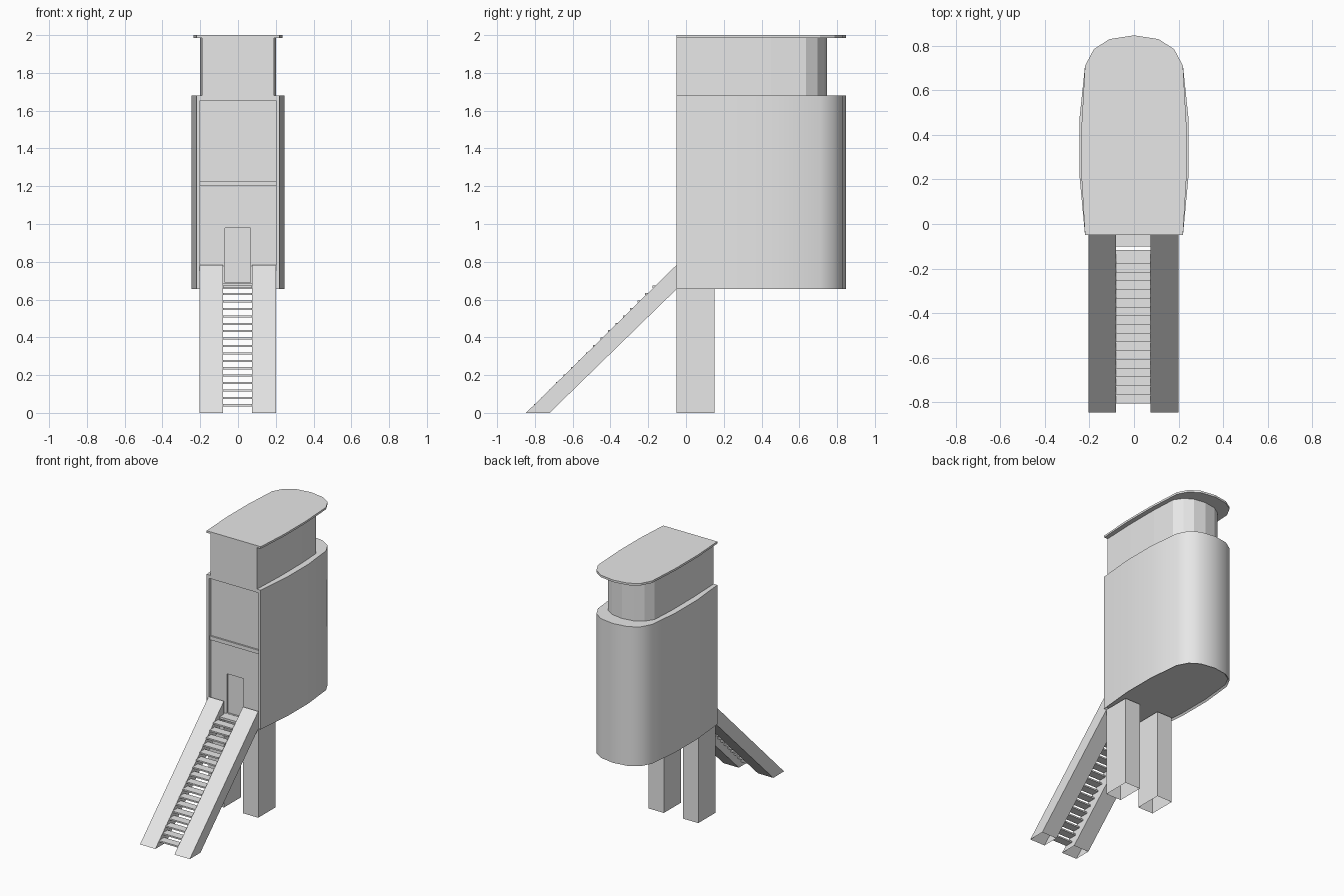
import bpy
import bmesh
import math

if "Cube" in bpy.data.objects:
    bpy.data.objects.remove(bpy.data.objects["Cube"], do_unlink=True)

grey = bpy.data.materials.new("plain grey")
grey.use_nodes = True
grey.diffuse_color = (0.8, 0.8, 0.8, 1)
grey.node_tree.nodes["Principled BSDF"].inputs["Base Color"].default_value = (0.8, 0.8, 0.8, 1)


def prism(name, base, offset, open_bottom=False, inset=0.0):
    """Extrude a flat outline by an offset; optionally open or recess the underside."""
    bm = bmesh.new()
    face = bm.faces.new([bm.verts.new(p) for p in base])
    top = bmesh.ops.extrude_face_region(bm, geom=[face], use_keep_orig=True)["geom"]
    bmesh.ops.translate(bm, vec=offset, verts=[v for v in top if isinstance(v, bmesh.types.BMVert)])
    bmesh.ops.recalc_face_normals(bm, faces=bm.faces[:])
    bottom = min(bm.faces, key=lambda f: f.calc_center_median().z)
    if open_bottom:
        bmesh.ops.delete(bm, geom=[bottom], context="FACES_ONLY")
    elif inset:
        bmesh.ops.inset_region(bm, faces=[bottom], thickness=inset)
        bmesh.ops.translate(bm, vec=(0, 0, inset), verts=bottom.verts[:])
    mesh = bpy.data.meshes.new(name)
    bm.to_mesh(mesh)
    bm.free()
    mesh.materials.append(grey)
    obj = bpy.data.objects.new(name, mesh)
    bpy.context.collection.objects.link(obj)
    return obj


def box(name, x, y, z, open_bottom=False):
    base = [(x[0], y[0], z[0]), (x[1], y[0], z[0]), (x[1], y[1], z[0]), (x[0], y[1], z[0])]
    return prism(name, base, (0, 0, z[1] - z[0]), open_bottom)


def rounded_hull(name, half, tip, z0, z1, inset=0.0):
    """Mirror a half outline, joined at the rear tip, and raise it."""
    outline = half + [(0, tip)] + [(-x, y) for x, y in reversed(half)]
    return prism(name, [(x, y, z0) for x, y in outline], (0, 0, z1 - z0), inset=inset)


def cut(target, cutter):
    mod = target.modifiers.new("cut", "BOOLEAN")
    mod.operation = "DIFFERENCE"
    mod.solver = "EXACT"
    mod.object = cutter
    bpy.context.view_layer.update()
    graph = bpy.context.evaluated_depsgraph_get()
    result = bpy.data.meshes.new_from_object(target.evaluated_get(graph))
    target.modifiers.clear()
    target.data = result
    bpy.data.objects.remove(cutter, do_unlink=True)


FRONT = -0.05

# Main body with a rounded rear and a recessed underside
nose = [(0.22, 0.71), (0.18, 0.785), (0.11, 0.83)]
body = rounded_hull("main_body", [(0.22, FRONT), (0.245, 0.22), (0.245, 0.47)] + nose,
                    0.847, 0.655, 1.68, inset=0.012)

# Recessed front panel and doorway
cut(body, box("panel_cutter", (-0.2, 0.2), (-0.1, -0.03), (0.685, 1.655)))
cut(body, box("door_cutter", (-0.07, 0.065), (-0.1, -0.018), (0.69, 0.98)))
box("panel_divider", (-0.2, 0.2), (-0.042, -0.028), (1.2, 1.228))

# Upper room and overhanging roof
rounded_hull("upper_room", [(0.19, FRONT), (0.2, 0.2), (0.2, 0.45), (0.19, 0.635),
                            (0.15, 0.695), (0.09, 0.733)], 0.747, 1.68, 1.985)
rounded_hull("roof", [(0.22, FRONT), (0.235, 0.2), (0.235, 0.45)] + nose, 0.847, 1.985, 2.0)

# Hollow legs and sloping stair sides
sides = {"right": (-0.205, -0.08), "left": (0.075, 0.2)}
for side, (x0, x1) in sides.items():
    box(side + "_leg", (x0, x1), (FRONT, 0.15), (0, 0.655), open_bottom=True)
    slope = [(-0.847, 0), (-0.722, 0), (FRONT, 0.655), (FRONT, 0.783)]
    prism(side + "_stair_side", [(x0, y, z) for y, z in slope], (x1 - x0, 0, 0), open_bottom=True)

# Stair treads
for i in range(17):
    rise = i * 0.0392
    y = -0.805 + rise
    box(f"stair_tread_{i + 1}", (-0.08, 0.075), (y, min(y + 0.06, FRONT)),
        (0.035 + rise, 0.046 + rise))

# Doorstep between the top tread and the door
box("doorstep", (-0.08, 0.075), (-0.1, -0.03), (0.672, 0.688))

# Smooth only the gently curved rear of the body
bpy.ops.object.select_all(action="DESELECT")
body.select_set(True)
bpy.context.view_layer.objects.active = body
bpy.ops.object.shade_smooth_by_angle(angle=math.radians(35))
